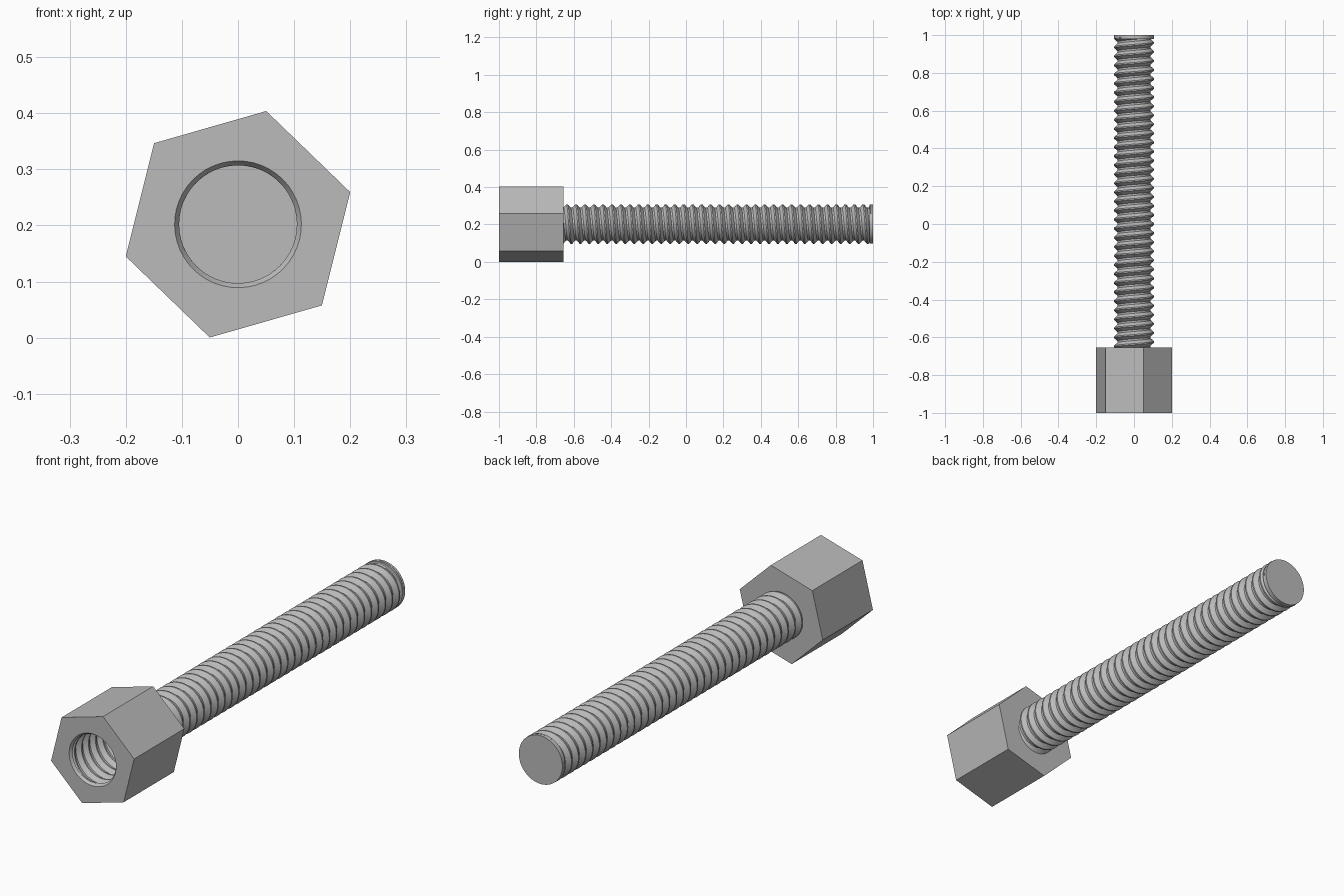
import bpy, bmesh, math

cube = bpy.data.objects.get("Cube")
if cube:
    bpy.data.objects.remove(cube)

CZ = 0.202           # height of the long axis
PITCH = 0.048
SEG = 48
FRONT, SHOULDER, TIP = -1.0, -0.655, 1.0

steel = bpy.data.materials.new("grey steel")
steel.use_nodes = True
steel.diffuse_color = (0.5, 0.5, 0.5, 1)
steel.node_tree.nodes["Principled BSDF"].inputs["Base Color"].default_value = (0.5, 0.5, 0.5, 1)


def finish(bm, name):
    mesh = bpy.data.meshes.new(name)
    bm.to_mesh(mesh)
    bm.free()
    obj = bpy.data.objects.new(name, mesh)
    bpy.context.collection.objects.link(obj)
    mesh.materials.append(steel)
    bpy.ops.object.select_all(action="DESELECT")
    obj.select_set(True)
    bpy.context.view_layer.objects.active = obj
    bpy.ops.object.shade_smooth_by_angle(angle=math.radians(25))
    return obj


def ring(bm, radius, y, sides=SEG, turn=0.0):
    angles = [turn + math.tau * i / sides for i in range(sides)]
    return [bm.verts.new((radius * math.sin(a), y, CZ + radius * math.cos(a))) for a in angles]


def skirt(bm, a, b):
    n = len(a)
    for i in range(n):
        j = (i + 1) % n
        bm.faces.new((a[i], a[j], b[j], b[i]))


def thread(bm, crest, root, y0, y1, inward=False):
    """Right-handed helical surface, cut flat at y0 and y1."""
    profile = [(0.0, root), (0.2, root), (0.53, crest), (0.67, crest)]
    turns = int((y1 - y0) / PITCH) + 3
    columns = []
    for i in range(SEG + 1):
        a = math.tau * i / SEG
        column = []
        for k in range(turns):
            for f, r in profile:
                y = y0 + (k - 1 + f + i / SEG) * PITCH
                y = min(max(y, y0), y1)
                column.append(bm.verts.new((r * math.sin(a), y, CZ + r * math.cos(a))))
        columns.append(column)
    for a, b in zip(columns, columns[1:]):
        for k in range(len(a) - 1):
            if a[k].co.y == a[k + 1].co.y == b[k].co.y == b[k + 1].co.y:
                continue
            quad = (a[k], b[k], b[k + 1], a[k + 1])
            bm.faces.new(quad[::-1] if inward else quad)
    bmesh.ops.remove_doubles(bm, verts=bm.verts, dist=0.00001)
    loose = [v for v in bm.verts if not v.link_faces]
    bmesh.ops.delete(bm, geom=loose, context="VERTS")


# Hexagonal body with an open, countersunk mouth
bm = bmesh.new()
turn = math.radians(14)
hex_front = ring(bm, 0.208, FRONT, 6, turn)
hex_back = ring(bm, 0.208, SHOULDER, 6, turn)
mouth = ring(bm, 0.113, FRONT, SEG, turn)
throat = ring(bm, 0.105, FRONT + 0.012, SEG, turn)
skirt(bm, hex_front, hex_back)
bm.faces.new(hex_back)
skirt(bm, mouth, throat)
per = SEG // 6
for i in range(6):
    # Each front sector spans one hexagon side and one sixth of the mouth
    arc = [mouth[(i * per + k) % SEG] for k in range(per + 1)]
    bm.faces.new([hex_front[(i + 1) % 6], hex_front[i]] + arc)
bmesh.ops.recalc_face_normals(bm, faces=bm.faces)
finish(bm, "hex_body")

# Threaded lining and floor of the blind hole
bm = bmesh.new()
floor_y = FRONT + 0.3
thread(bm, 0.105, 0.121, FRONT + 0.012, floor_y, inward=True)
bm.faces.new(ring(bm, 0.122, floor_y)[::-1])
for f in bm.faces:
    f.normal_update()
floor = max(bm.faces, key=lambda f: f.calc_area())
if floor.normal.y > 0:
    floor.normal_flip()
finish(bm, "hole_thread")

# Threaded rod
bm = bmesh.new()
thread(bm, 0.106, 0.088, SHOULDER - 0.01, TIP - 0.012)
finish(bm, "rod_thread")

# Plain collar and end face at the tip
bm = bmesh.new()
inner = ring(bm, 0.105, TIP - 0.02)
outer = ring(bm, 0.105, TIP)
skirt(bm, inner, outer)
bm.faces.new(inner)
bm.faces.new(outer)
bmesh.ops.recalc_face_normals(bm, faces=bm.faces)
finish(bm, "rod_tip")
